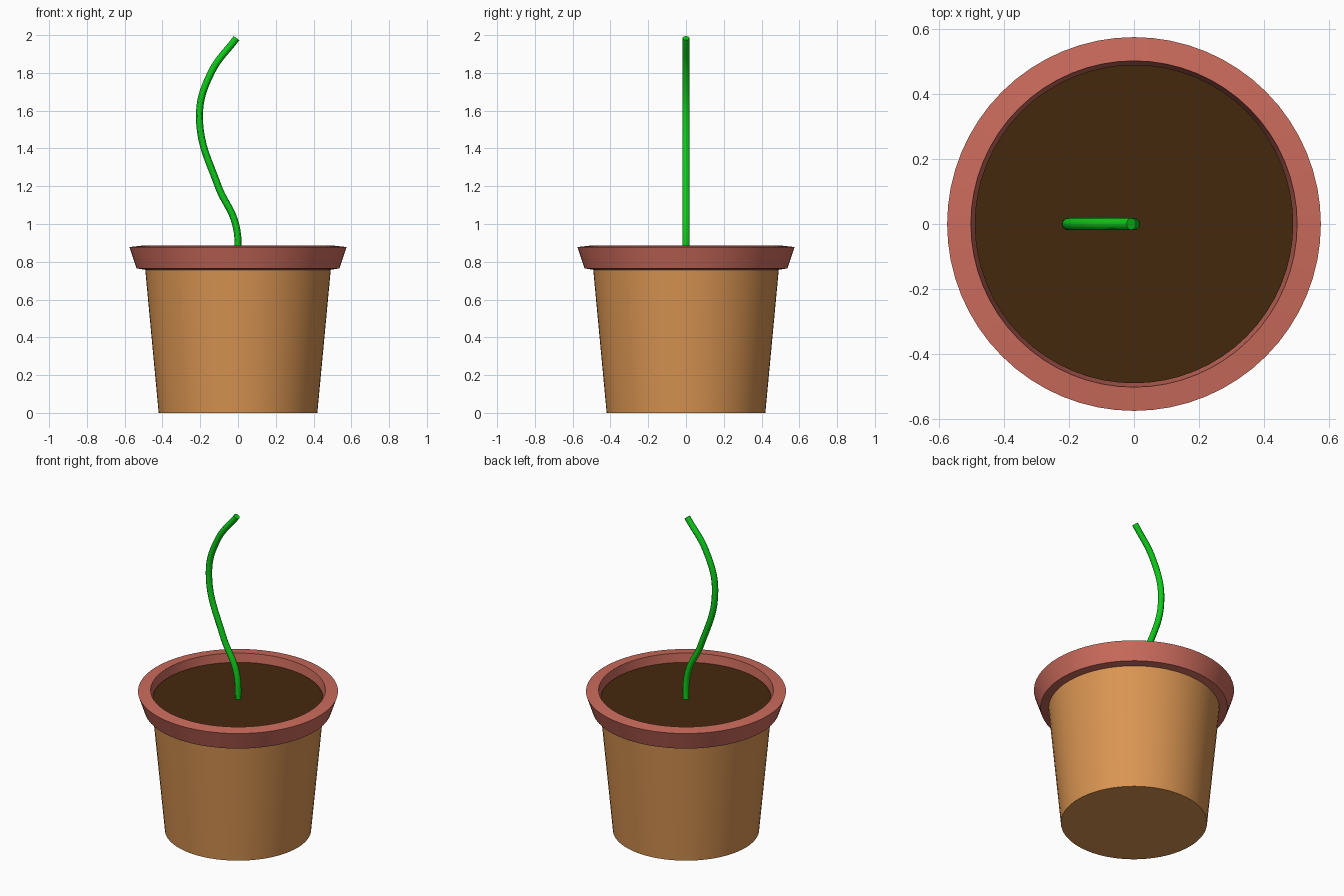
import bpy, math
from math import cos, sin, pi

if "Cube" in bpy.data.objects:
    bpy.data.objects.remove(bpy.data.objects["Cube"])

SIDES = 64


def paint(obj, name, rgb):
    mat = bpy.data.materials.new(name)
    mat.diffuse_color = (*rgb, 1)
    mat.use_nodes = True
    mat.node_tree.nodes["Principled BSDF"].inputs["Base Color"].default_value = mat.diffuse_color
    obj.data.materials.append(mat)


def smooth(obj):
    bpy.ops.object.select_all(action='DESELECT')
    obj.select_set(True)
    bpy.context.view_layer.objects.active = obj
    bpy.ops.object.shade_smooth_by_angle(angle=math.radians(30))


def lathe(name, profile, closed=False, cap_first=False, cap_last=False):
    """Revolve (radius, z) points, listed bottom to top on the outside, about z."""
    n = len(profile)
    verts = [(r * cos(2 * pi * k / SIDES), r * sin(2 * pi * k / SIDES), z)
             for r, z in profile for k in range(SIDES)]
    faces = []
    for i in range(n if closed else n - 1):
        j = (i + 1) % n
        for k in range(SIDES):
            m = (k + 1) % SIDES
            faces.append((i * SIDES + k, i * SIDES + m, j * SIDES + m, j * SIDES + k))
    if cap_first:
        faces.append(tuple(reversed(range(SIDES))))
    if cap_last:
        faces.append(tuple(range((n - 1) * SIDES, n * SIDES)))
    mesh = bpy.data.meshes.new(name)
    mesh.from_pydata(verts, [], faces)
    obj = bpy.data.objects.new(name, mesh)
    bpy.context.collection.objects.link(obj)
    smooth(obj)
    return obj


# Tapered pot body, closed underneath
body = lathe("pot_body", [(0.42, 0), (0.495, 0.80)], cap_first=True)
paint(body, "clay", (0.70, 0.30, 0.085))

# Flared rim with a slightly sloping top and underside
rim = lathe("pot_rim", [(0.488, 0.757), (0.537, 0.765), (0.575, 0.878), (0.502, 0.886)],
            closed=True)
paint(rim, "terracotta", (0.60, 0.147, 0.107))

# Soil disc just below the rim
soil = lathe("soil", [(0.485, 0.80), (0.49, 0.833)], cap_last=True)
paint(soil, "earth", (0.06, 0.021, 0.004))

# Curved stem: a round tube along a smooth path in the x-z plane
path = [(0, 0.82), (-0.013, 1.0), (-0.105, 1.2), (-0.204, 1.57), (-0.143, 1.8), (-0.008, 1.984)]
curve = bpy.data.curves.new("stem", 'CURVE')
curve.dimensions = '3D'
curve.bevel_depth = 0.0185
curve.bevel_resolution = 4
curve.resolution_u = 10
curve.use_fill_caps = True
spline = curve.splines.new('BEZIER')
spline.bezier_points.add(len(path) - 1)
for p, (x, z) in zip(spline.bezier_points, path):
    p.co = (x, 0, z)
    p.handle_left_type = p.handle_right_type = 'AUTO'
# Stem leaves the soil vertically
base = spline.bezier_points[0]
base.handle_left_type = base.handle_right_type = 'FREE'
base.handle_left, base.handle_right = (0, 0, 0.76), (0, 0, 0.89)
stem = bpy.data.objects.new("stem", curve)
bpy.context.collection.objects.link(stem)
bpy.ops.object.select_all(action='DESELECT')
stem.select_set(True)
bpy.context.view_layer.objects.active = stem
bpy.ops.object.convert(target='MESH')
stem = bpy.context.view_layer.objects.active
stem.name = "stem"
smooth(stem)
paint(stem, "leaf_green", (0.004, 0.60, 0.01))
